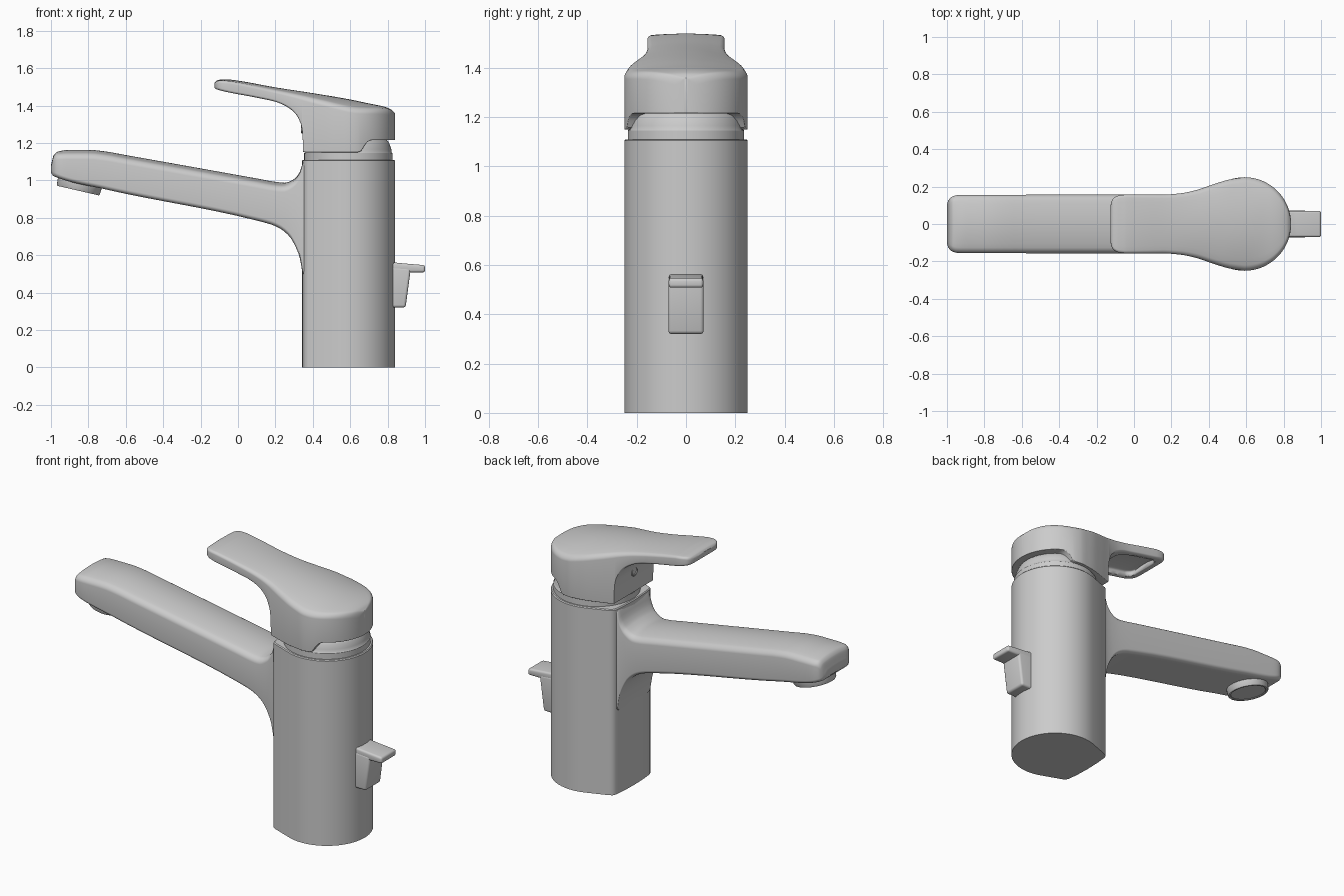
import bpy, bmesh, math
from mathutils import Matrix

if "Cube" in bpy.data.objects:
    bpy.data.objects.remove(bpy.data.objects["Cube"])


def finish(name, bm, angle=35):
    bmesh.ops.recalc_face_normals(bm, faces=bm.faces)
    me = bpy.data.meshes.new(name)
    bm.to_mesh(me)
    bm.free()
    ob = bpy.data.objects.new(name, me)
    bpy.context.collection.objects.link(ob)
    bpy.ops.object.select_all(action='DESELECT')
    ob.select_set(True)
    bpy.context.view_layer.objects.active = ob
    bpy.ops.object.shade_smooth_by_angle(angle=math.radians(angle))
    return ob


def loft(name, rings, angle=35):
    bm = bmesh.new()
    rows = [[bm.verts.new(p) for p in r] for r in rings]
    n = len(rows[0])
    for a, b in zip(rows, rows[1:]):
        for i in range(n):
            j = (i + 1) % n
            bm.faces.new((a[i], a[j], b[j], b[i]))
    bm.faces.new(rows[0])
    bm.faces.new(rows[-1])
    return finish(name, bm, angle)


def curve(keys):
    """Monotone cubic through (x, value) keys."""
    xs, ys = zip(*keys)
    d = [(ys[i + 1] - ys[i]) / (xs[i + 1] - xs[i]) for i in range(len(xs) - 1)]
    m = [d[0]] + [2 * a * b / (a + b) if a * b > 0 else 0 for a, b in zip(d, d[1:])] + [d[-1]]

    def f(x):
        x = min(max(x, xs[0]), xs[-1])
        i = max(k for k in range(len(d)) if xs[k] <= x)
        h = xs[i + 1] - xs[i]
        t = (x - xs[i]) / h
        return (ys[i] * (1 + 2 * t) * (1 - t) ** 2 + m[i] * h * t * (1 - t) ** 2
                + ys[i + 1] * t * t * (3 - 2 * t) + m[i + 1] * h * t * t * (t - 1))
    return f


def section(x, hw, zb, zt, rt, rb, crown):
    """Rounded rectangle across x with a crowned top."""
    rt = min(rt, hw * .9, (zt - zb) * .48)
    rb = min(rb, hw * .9, (zt - zb) * .48)
    half = [(hw * k / 6 - rb * k / 6, zb) for k in range(6)]
    for k in range(7):
        a = math.pi / 2 * k / 6
        half.append((hw - rb + rb * math.sin(a), zb + rb - rb * math.cos(a)))
    for k in range(7):
        a = math.pi / 2 * k / 6
        half.append((hw - rt + rt * math.cos(a), zt - rt + rt * math.sin(a)))
    half += [((hw - rt) * k / 6, zt) for k in range(5, -1, -1)]
    pts = half + [(-y, z) for y, z in half[-2:0:-1]]
    return [(x, y, z - crown * (y / hw) ** 2 * (z - zb) / (zt - zb)) for y, z in pts]


def spread(keys, n):
    return [a + (b - a) * k / n for a, b in zip(keys, keys[1:]) for k in range(n)] + [keys[-1]]


def turned(name, prof, matrix, n=64):
    rings = [[matrix @ Matrix.Rotation(2 * math.pi * k / n, 4, 'Z').to_3x3().to_4x4()
              @ Matrix.Translation((r, 0, z)) for k in range(n)] for r, z in prof]
    return loft(name, [[m.translation for m in r] for r in rings])


def prism(name, prof, hw, bevel):
    bm = bmesh.new()
    f = bm.faces.new([bm.verts.new((x, -hw, z)) for x, z in prof])
    ext = bmesh.ops.extrude_face_region(bm, geom=[f])
    for v in ext['geom']:
        if isinstance(v, bmesh.types.BMVert):
            v.co.y = hw
    edges = [e for e in bm.edges if max(v.co.x for v in e.verts) > .85]
    bmesh.ops.bevel(bm, geom=edges, offset=bevel, segments=4, profile=.5, affect='EDGES')
    return finish(name, bm)


# Column body: round at the back, flattened towards the spout
CX, R = .59, .25
arc = [(CX + R * math.cos(math.radians(a)), R * math.sin(math.radians(a))) for a in range(0, 111, 5)]
side = arc + [(.375, .187), (.360, .177), (.352, .160), (.345, .09)]
outline = side + [(.342, 0)] + [(x, -y) for x, y in side[:0:-1]]


def body_ring(z, s=1.0):
    return [(CX + (x - CX) * s, y * s, z) for x, y in outline]


loft("column_body", [body_ring(0), body_ring(1.105), body_ring(1.11, .98), body_ring(1.11, .955)])

# Spout with fillets flowing into the column
s_bot = curve([(-1, 1.04), (-.985, 1.022), (-.7, .95), (.157, .77), (.22, .745), (.275, .70),
               (.31, .64), (.333, .575), (.346, .50), (.37, .49)])
s_top = curve([(-1, 1.08), (-.985, 1.135), (-.965, 1.153), (-.9, 1.163), (-.8, 1.163), (-.72, 1.156),
               (-.6, 1.135), (.1, 1.01), (.2, .992), (.25, .987), (.3, 1.007), (.33, 1.045),
               (.345, 1.09), (.355, 1.108), (.37, 1.109)])
s_hw = curve([(-1, .105), (-.993, .125), (-.975, .145), (-.94, .155), (-.9, .156), (.37, .157)])
s_crown = curve([(-1, .008), (-.9, .025), (.2, .025), (.34, .006), (.37, 0)])
xs = spread([-1, -.985, -.95, -.85, -.6, .1, .2, .3, .345, .37], 6)
loft("spout", [section(x, s_hw(x), s_bot(x), s_top(x), .03, .025, s_crown(x)) for x in xs])

# Aerator under the spout tip
tilt = Matrix.Translation((-.855, 0, .945)) @ Matrix.Rotation(math.radians(13), 4, 'Y')
turned("aerator", [(.10, .004), (.104, 0), (.114, 0), (.118, .006), (.121, .05), (.121, .10)], tilt)

# Cartridge collar and dome under the lever
up = Matrix.Translation((CX, 0, 0))
turned("cartridge_collar", [(.236, 1.09), (.236, 1.145), (.232, 1.15), (.230, 1.165), (.222, 1.19),
                            (.212, 1.21), (.19, 1.225), (.18, 1.25)], up)

# Lever handle with round head
l_top = curve([(-.125, 1.522), (-.115, 1.533), (-.09, 1.539), (-.05, 1.539), (0, 1.533), (.2, 1.497),
               (.4, 1.466), (.59, 1.434), (.7, 1.411), (.78, 1.394), (.82, 1.378), (.84, 1.358)])
l_bot = curve([(-.125, 1.493), (-.11, 1.485), (.1, 1.442), (.2, 1.42), (.26, 1.394), (.305, 1.358),
               (.335, 1.305), (.345, 1.25), (.348, 1.152), (.36, 1.15), (.64, 1.15), (.66, 1.158),
               (.685, 1.20), (.715, 1.215), (.84, 1.216)])
l_hw = curve([(-.125, .10), (-.12, .122), (-.105, .142), (-.08, .153), (-.04, .157), (.15, .157),
              (.24, .163), (.32, .178), (.43, .214), (.51, .238), (.59, .25)])
l_crown = curve([(-.125, .004), (0, .012), (.2, .016), (.45, .035), (.6, .045), (.75, .02), (.84, 0)])
l_rb = curve([(-.125, .014), (.3, .014), (.345, .004), (.84, .004)])
l_rt = curve([(-.125, .014), (.1, .018), (.6, .03), (.84, .03)])
xs = spread([-.125, -.105, -.04, .15, .26, .335, .348, .43, .59], 6)
xs += [CX + R * math.sin(math.radians(a)) for a in range(4, 89, 4)]
rings = []
for x in xs:
    hw = l_hw(x) if x <= CX else math.sqrt(R * R - (x - CX) ** 2)
    rings.append(section(x, hw, l_bot(x), l_top(x), l_rt(x), l_rb(x), l_crown(x)))
lever = loft("lever_handle", rings)

# Grip recess on the lever underside
p_hw = curve([(-.075, .08), (-.065, .105), (-.03, .12), (.15, .12), (.2, .105), (.215, .08)])
xs = spread([-.075, -.03, .15, .215], 6)
cutter = loft("recess_cutter", [section(x, p_hw(x), 1.3, l_top(x) - .03, .012, .005, .008) for x in xs])
cutter.hide_render = True
mod = lever.modifiers.new("recess", 'BOOLEAN')
mod.operation, mod.solver, mod.object = 'DIFFERENCE', 'EXACT', cutter
bpy.context.view_layer.objects.active = lever
bpy.ops.object.modifier_apply(modifier="recess")
bpy.data.objects.remove(cutter)

# Screw cover on the front of the lever head
face = Matrix.Translation((.345, 0, 1.28)) @ Matrix.Rotation(math.radians(-90), 4, 'Y')
turned("screw_cover", [(.03, -.02), (.03, .004), (.026, .008), (.02, .008), (.018, .004)], face, 32)

# Drain pull knob at the back
prism("drain_knob_stem", [(.80, .54), (.924, .53), (.896, .32), (.80, .32)], .072, .014)
prism("drain_knob_plate", [(.80, .566), (.86, .558), (1.0, .546), (1.0, .508), (.925, .508), (.80, .515)],
      .07, .012)
